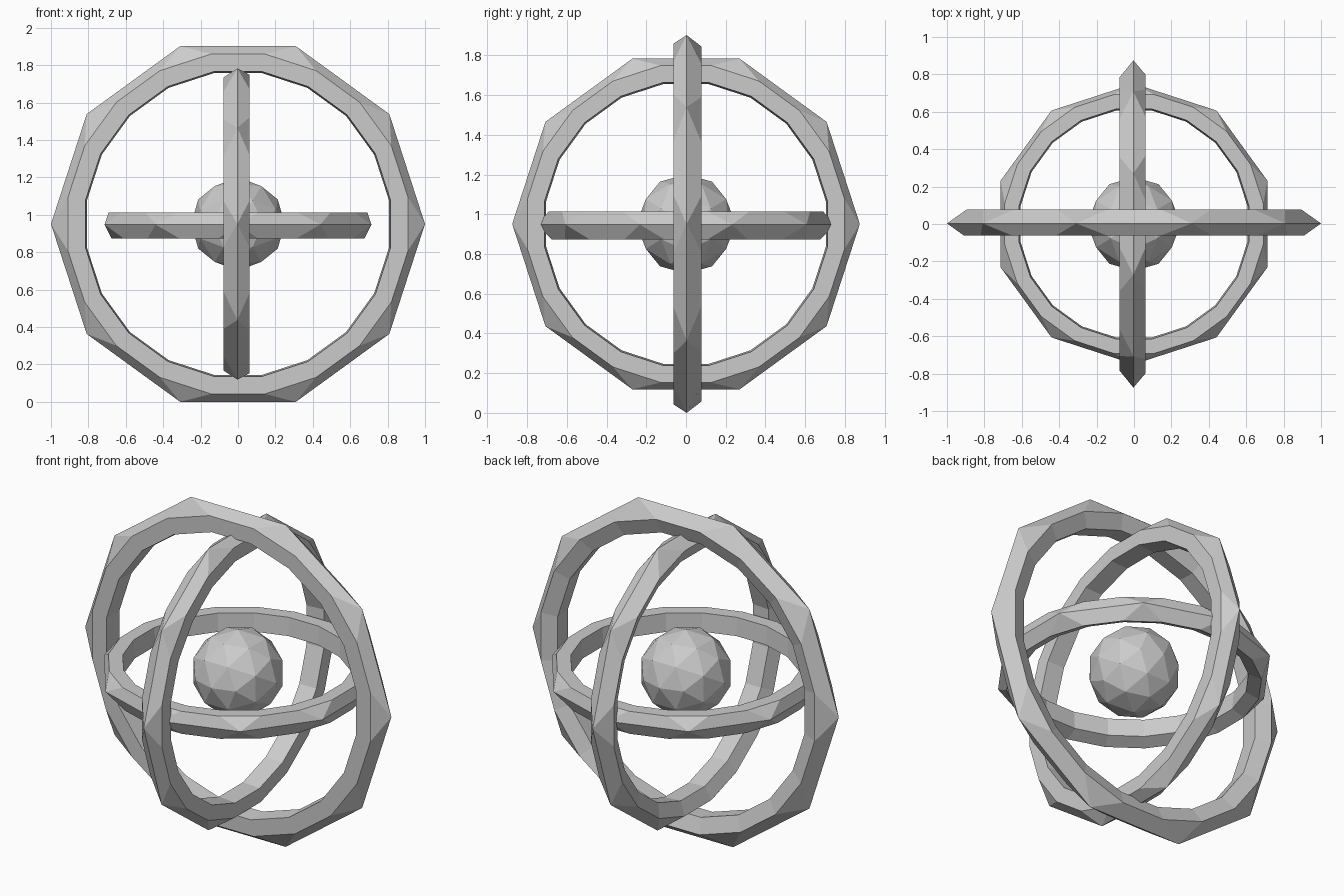
import bpy, bmesh, math
from mathutils import Vector
from itertools import combinations

if "Cube" in bpy.data.objects:
    bpy.data.objects.remove(bpy.data.objects["Cube"])

CENTRE = Vector((0, 0, 0.951))


def finish(name, bm):
    bmesh.ops.recalc_face_normals(bm, faces=bm.faces[:])
    mesh = bpy.data.meshes.new(name)
    bm.to_mesh(mesh)
    bm.free()
    obj = bpy.data.objects.new(name, mesh)
    obj.location = CENTRE
    bpy.context.collection.objects.link(obj)


# Faceted ring: ten-sided outer crest, four twenty-sided loops behind it
def ring(name, radius, section, place):
    bm = bmesh.new()

    def loop(r, w, count, start):
        return [bm.verts.new(place(r * math.cos(math.radians(start + 360 * i / count)),
                                   r * math.sin(math.radians(start + 360 * i / count)), w))
                for i in range(count)]

    crest = loop(radius, 0.003, 10, 0)
    loops = [loop(r, w, 20, -9) for r, w in section]
    for a, b in zip(loops, loops[1:]):
        for i in range(20):
            j = (i + 1) % 20
            bm.faces.new((a[i], a[j], b[j], b[i]))
    # triangle at each crest corner, flat panel between corners
    for side in (loops[0], loops[-1]):
        for i in range(10):
            a, b, c = side[2 * i], side[2 * i + 1], side[(2 * i + 2) % 20]
            bm.faces.new((crest[i], a, b))
            bm.faces.new((crest[i], b, c, crest[(i + 1) % 10]))
    finish(name, bm)


# Cross-sections run front rim, front inside, back inside, back rim
def section(front, inside):
    return [(front, -0.062), (inside, -0.062), (inside - 0.008, 0.045), (front - 0.015, 0.078)]


ring("outer_ring", 1.0, section(0.92, 0.825), lambda u, v, w: (u, w, v))
ring("middle_ring", 0.875, section(0.808, 0.722), lambda u, v, w: (-w, u, v))
ring("inner_ring", 0.75, section(0.70, 0.622), lambda u, v, w: (v, u, -w))

# Faceted core: once-subdivided icosahedron with its two-fold axes on x, y, z
phi = (1 + math.sqrt(5)) / 2
corners = []
for s in (-1, 1):
    for t in (-phi, phi):
        corners += [Vector((t, 0, s)), Vector((s, t, 0)), Vector((0, s, t))]
points = corners + [(a + b) for a, b in combinations(corners, 2) if (a - b).length < 2.1]
bm = bmesh.new()
for p in points:
    bm.verts.new(p.normalized() * 0.25)
bmesh.ops.convex_hull(bm, input=bm.verts[:])
finish("core", bm)
